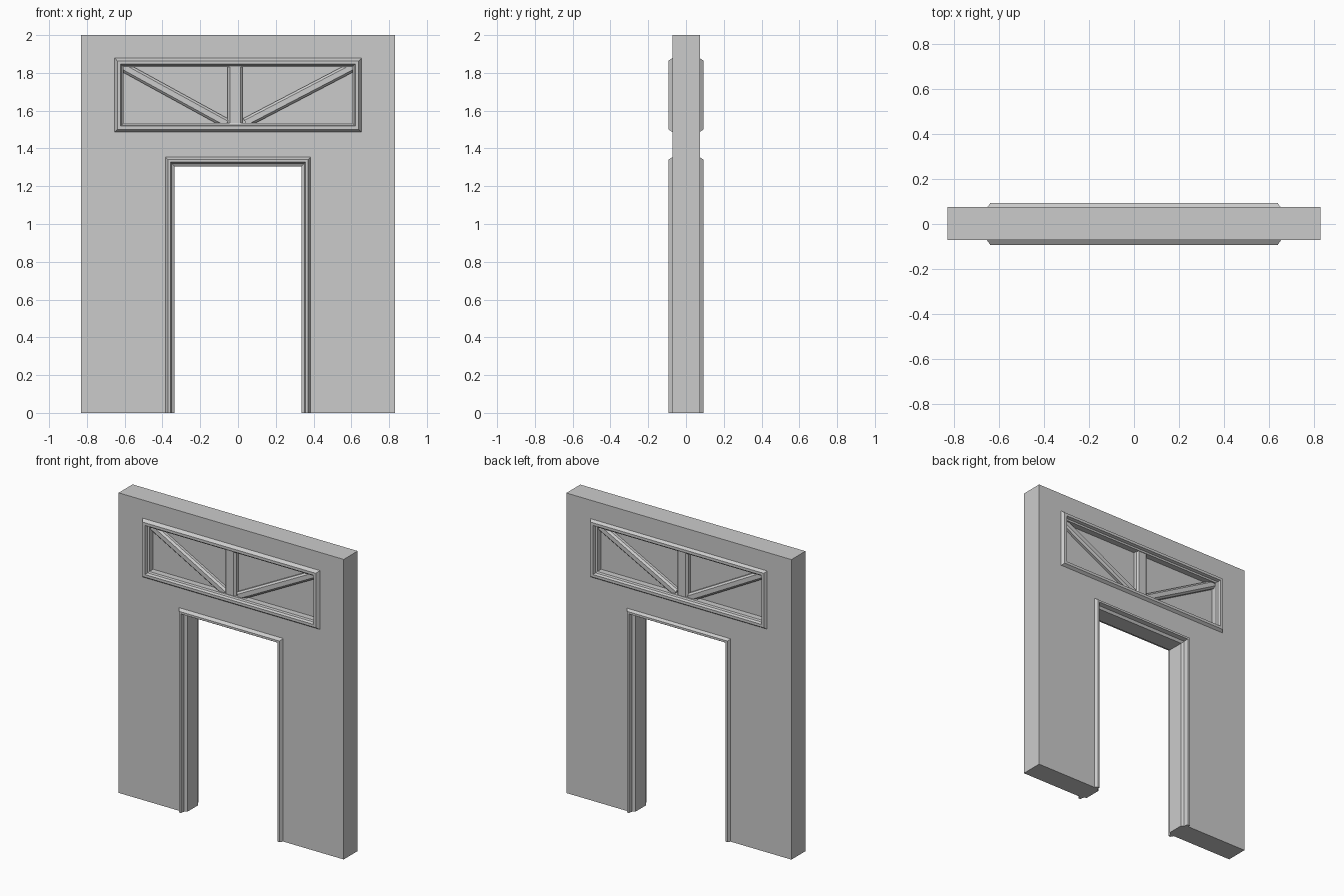
import bpy
import bmesh
from mathutils import Vector

cube = bpy.data.objects.get("Cube")
if cube:
    bpy.data.objects.remove(cube, do_unlink=True)

grey = bpy.data.materials.new("plaster_grey")
grey.use_nodes = True
colour = (0.6, 0.6, 0.6, 1)
grey.diffuse_color = colour
grey.node_tree.nodes["Principled BSDF"].inputs["Base Color"].default_value = colour

WALL_FRONT, WALL_BACK, TRIM = -0.072, 0.075, 0.093
DOOR_X, DOOR_TOP = 0.385, 1.355
WIN_X, WIN_LOW, WIN_HIGH = 0.655, 1.485, 1.88
PANE = 0.03


def finish(name, bm):
    bmesh.ops.recalc_face_normals(bm, faces=bm.faces)
    mesh = bpy.data.meshes.new(name)
    bm.to_mesh(mesh)
    bm.free()
    mesh.materials.append(grey)
    obj = bpy.data.objects.new(name, mesh)
    bpy.context.collection.objects.link(obj)
    return obj


def door_path(t):
    x, z = DOOR_X - t, DOOR_TOP - t
    return [(-x, 0), (-x, z), (x, z), (x, 0)]


def window_path(t):
    x, low, high = WIN_X - t, WIN_LOW + t, WIN_HIGH - t
    return [(-x, low), (-x, high), (x, high), (x, low)]


def slab(name, loops, front, back):
    """Extrude outlines in x and z, later loops being holes."""
    bm = bmesh.new()
    edges = []
    for loop in loops:
        verts = [bm.verts.new((x, front, z)) for x, z in loop]
        edges += [bm.edges.new((v, verts[i - 1])) for i, v in enumerate(verts)]
    bmesh.ops.triangle_fill(bm, edges=edges, use_beauty=True, normal=(0, -1, 0))
    extruded = bmesh.ops.extrude_face_region(bm, geom=bm.faces[:], use_keep_orig=True)
    moved = [g for g in extruded["geom"] if isinstance(g, bmesh.types.BMVert)]
    bmesh.ops.translate(bm, verts=moved, vec=(0, back - front, 0))
    return finish(name, bm)


def moulding(name, path, half, closed):
    """Sweep a front-to-back symmetric profile of (inset, depth) along a path."""
    profile = half + [(t, -y) for t, y in reversed(half)]
    bm = bmesh.new()
    rings = [[bm.verts.new((x, y, z)) for x, z in path(t)] for t, y in profile]
    count = len(rings[0])
    for i, ring in enumerate(rings):
        prev = rings[i - 1]
        for j in range(count if closed else count - 1):
            k = (j + 1) % count
            bm.faces.new((prev[j], prev[k], ring[k], ring[j]))
    if not closed:
        for j in (0, count - 1):
            bm.faces.new([ring[j] for ring in rings])
    return finish(name, bm)


def bar(name, start, end, width, depth, chamfer):
    """Chamfered bar running through the pane between two points."""
    a, b = Vector((start[0], 0, start[1])), Vector((end[0], 0, end[1]))
    side = (b - a).normalized().cross(Vector((0, 1, 0))) * width / 2
    inner = side * (1 - 2 * chamfer / width)
    y, edge = Vector((0, depth, 0)), Vector((0, depth - chamfer, 0))
    section = [-inner - y, inner - y, side - edge, side + edge,
               inner + y, -inner + y, -side + edge, -side - edge]
    bm = bmesh.new()
    rings = [[bm.verts.new(p + s) for s in section] for p in (a, b)]
    for i in range(len(section)):
        bm.faces.new((rings[0][i - 1], rings[0][i], rings[1][i], rings[1][i - 1]))
    for ring in rings:
        bm.faces.new(ring)
    return finish(name, bm)


# Wall with door notch and transom hole
left, right = [(-0.83, 0), (-0.83, 2)], [(0.83, 2), (0.83, 0)]
notch = list(reversed(door_path(0.01)))
slab("wall", [left + right + notch, window_path(0.02)], WALL_FRONT, WALL_BACK)

# Stepped door casing and lining
moulding("door_frame", door_path,
         [(0, 0.07), (0.014, TRIM), (0.028, TRIM), (0.034, 0.065), (0.05, 0.055)], False)

# Transom frame and recessed panel
moulding("transom_frame", window_path,
         [(0, 0.07), (0.016, TRIM), (0.034, TRIM), (0.04, 0.075), (0.05, 0.07)], True)
slab("transom_panel", [window_path(0.03)], -PANE, PANE)

# Post and two diagonal braces
bar("transom_post", (-0.015, 1.525), (-0.015, 1.845), 0.08, 0.066, 0.012)
bar("left_brace", (0.04, 1.536), (0.617, 1.837), 0.052, 0.06, 0.012)
bar("right_brace", (-0.06, 1.532), (-0.617, 1.837), 0.052, 0.06, 0.012)
